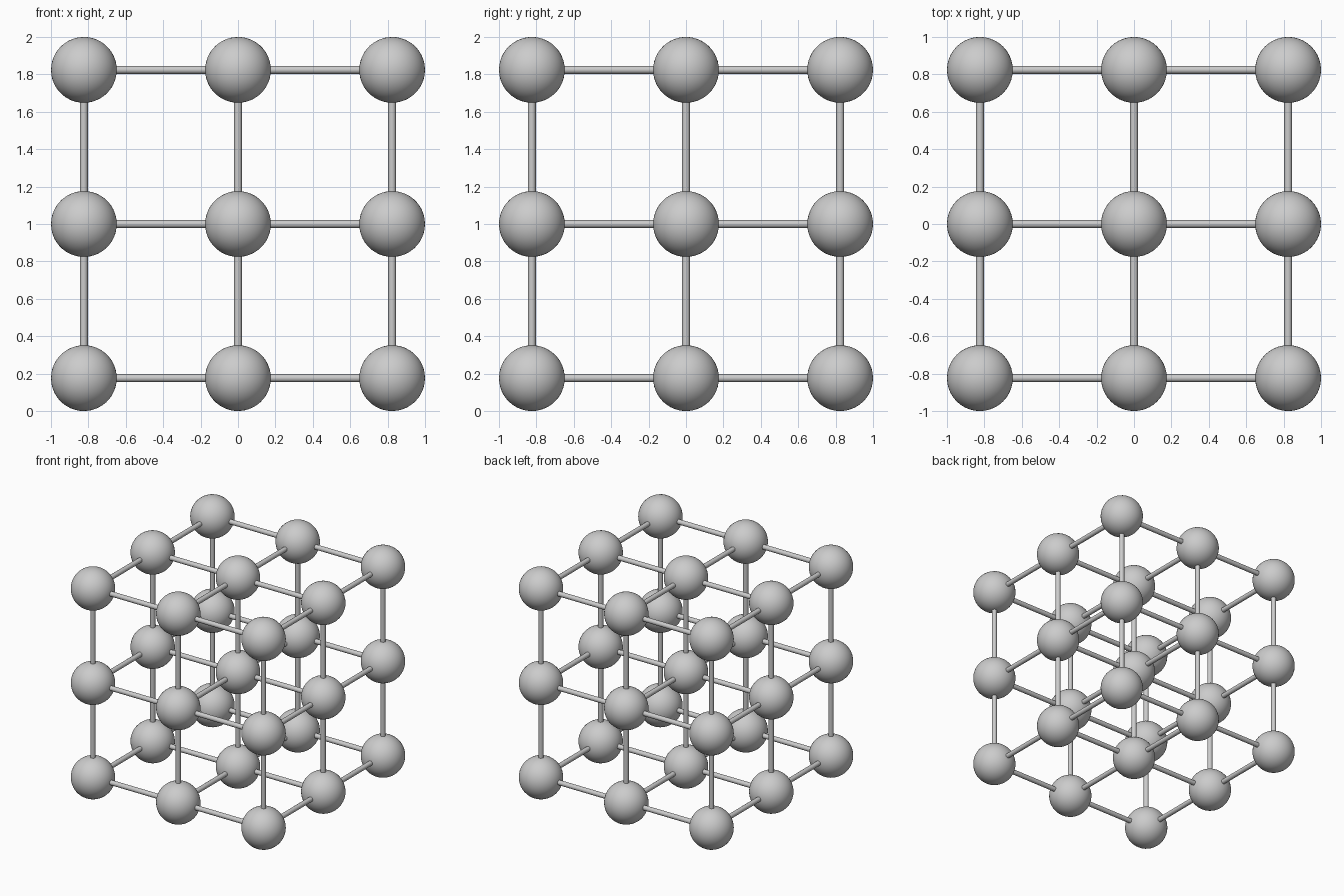
import bpy
from mathutils import Vector

if "Cube" in bpy.data.objects:
    bpy.data.objects.remove(bpy.data.objects["Cube"])

R = 0.176            # ball radius
S = 1.0 - R          # lattice spacing
ROD = 0.021          # rod radius
steps = (-1, 0, 1)


def finish(name):
    obj = bpy.context.object
    obj.name = name
    bpy.ops.object.shade_smooth_by_angle()
    return obj


def copy_to(source, loc):
    obj = source.copy()   # shares the mesh
    obj.location = loc
    bpy.context.collection.objects.link(obj)


def place_all(source, locations):
    source.location = locations[0]
    for loc in locations[1:]:
        copy_to(source, loc)


# Balls at every lattice point
bpy.ops.mesh.primitive_ico_sphere_add(subdivisions=4, radius=R)
ball = finish("ball")
place_all(ball, [Vector((i * S, j * S, 1 + k * S))
                 for i in steps for j in steps for k in steps])

# Rods through each row of three balls, along all three axes
half_pi = 1.5707963
for axis, name, rot in ((0, "rod_x", (0, half_pi, 0)),
                        (1, "rod_y", (half_pi, 0, 0)),
                        (2, "rod_z", (0, 0, 0))):
    bpy.ops.mesh.primitive_cylinder_add(vertices=16, radius=ROD, depth=2 * S, rotation=rot)
    rod = finish(name)
    spots = []
    for a in steps:
        for b in steps:
            p = [a * S, b * S]
            p.insert(axis, 0)
            spots.append(Vector(p) + Vector((0, 0, 1)))
    place_all(rod, spots)
